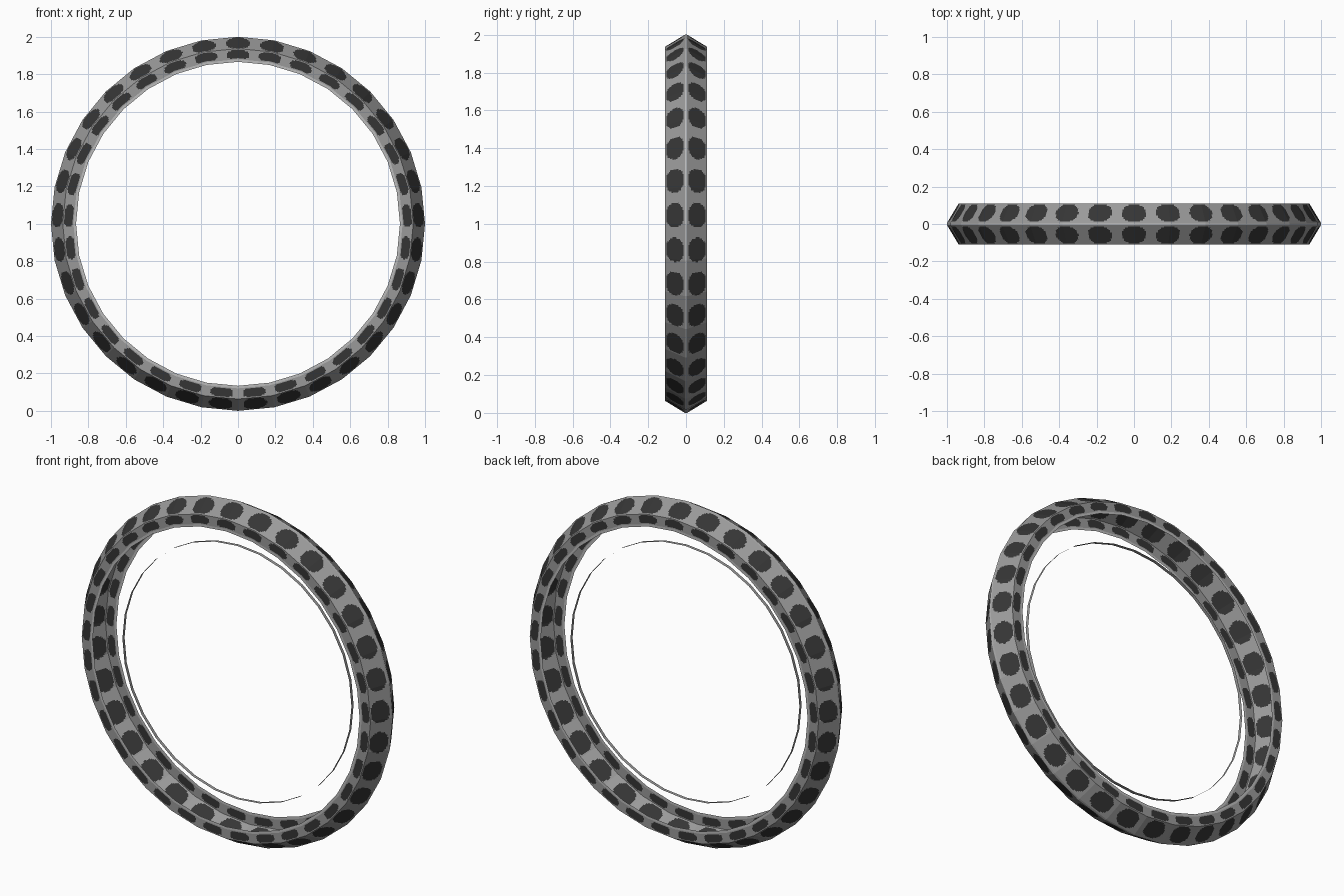
import bpy, bmesh, math

if "Cube" in bpy.data.objects:
    bpy.data.objects.remove(bpy.data.objects["Cube"])

SEGS, SUB, DOTS = 32, 24, 33     # ring sides, cells per side, dots per row


def material(name, v):
    m = bpy.data.materials.new(name)
    m.diffuse_color = (v, v, v, 1)
    m.use_nodes = True
    m.node_tree.nodes["Principled BSDF"].inputs["Base Color"].default_value = m.diffuse_color
    return m


MATS = [material("mid grey", 0.32), material("dark grey", 0.036), material("light grey", 0.5)]


def ring_point(col, r, y):
    """Point on a flat-sided ring around the y axis, starting at the top."""
    k, f = divmod(col, SUB)
    f /= SUB
    a, b = (2 * math.pi * i / SEGS for i in (k, k + 1))
    x = r * ((1 - f) * math.sin(a) + f * math.sin(b))
    z = r * ((1 - f) * math.cos(a) + f * math.cos(b))
    return (x, y, 1 + z)


def spotted(col, v, centre, half, arc, power):
    """True when a cell lies inside one of the evenly spaced dots."""
    ang = 2 * math.pi * (col + 0.5) / (SEGS * SUB)
    step = 2 * math.pi / DOTS
    d = ang - round(ang / step) * step
    return abs(d / arc) ** power + abs((v - centre) / half) ** power < 1


def band(bm, p, q, rows, rule):
    """Band of faces from profile point p to q, each (radius, y)."""
    n = SEGS * SUB
    grid = []
    for j in range(rows + 1):
        t = j / rows
        r, y = p[0] + (q[0] - p[0]) * t, p[1] + (q[1] - p[1]) * t
        grid.append([bm.verts.new(ring_point(c, r, y)) for c in range(n)])
    for j in range(rows):
        for c in range(n):
            d = (c + 1) % n
            f = bm.faces.new((grid[j][c], grid[j][d], grid[j + 1][d], grid[j + 1][c]))
            f.material_index = rule(c, (j + 0.5) / rows)


def finish(bm, name):
    bmesh.ops.remove_doubles(bm, verts=bm.verts, dist=1e-5)
    bmesh.ops.recalc_face_normals(bm, faces=bm.faces)
    me = bpy.data.meshes.new(name)
    bm.to_mesh(me)
    bm.free()
    for m in MATS:
        me.materials.append(m)
    bpy.context.collection.objects.link(bpy.data.objects.new(name, me))


# Hollow tyre shell: ridge strip, spotted slopes, spotted side walls, pale lips
bm = bmesh.new()
band(bm, (1.0, -0.006), (1.0, 0.006), 1, lambda c, v: 2)
for s in (-1, 1):
    band(bm, (1.0, 0.006 * s), (0.937, 0.11 * s), 16,
         lambda c, v: int(spotted(c, v, 0.51, 0.45, 0.066, 2.3)))
    band(bm, (0.937, 0.11 * s), (0.88, 0.11 * s), 10,
         lambda c, v: int(spotted(c, v, 0.52, 0.42, 0.066, 3)))
    band(bm, (0.88, 0.11 * s), (0.866, 0.11 * s), 1, lambda c, v: 2)
finish(bm, "tyre_shell")

# Thin open hoop inside the tyre
bm = bmesh.new()
band(bm, (0.743, -0.01), (0.743, 0.01), 1, lambda c, v: 0)
finish(bm, "inner_hoop")
